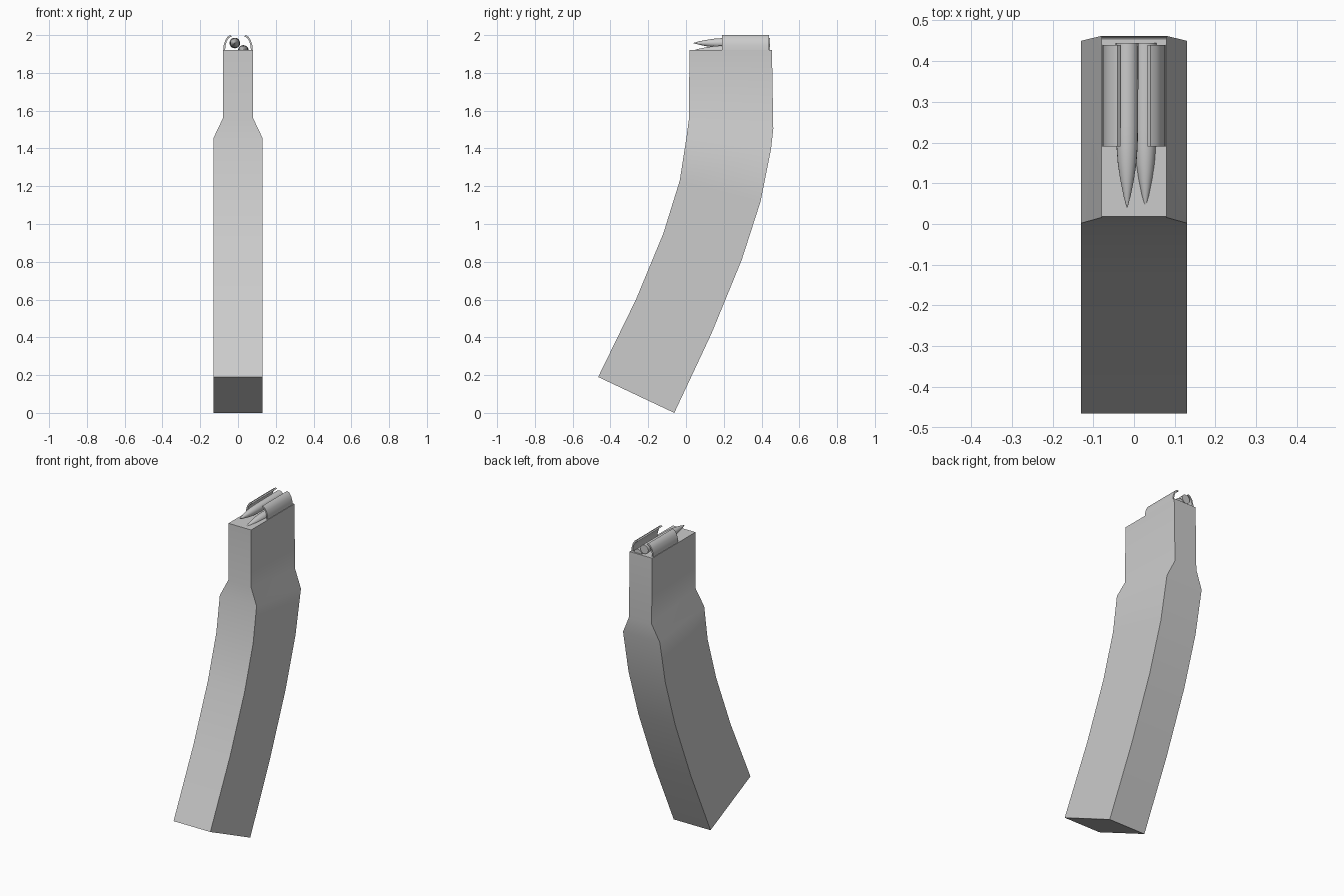
import bpy, bmesh, math
from mathutils import Vector

if "Cube" in bpy.data.objects:
    bpy.data.objects.remove(bpy.data.objects["Cube"])

grey = bpy.data.materials.new("steel grey")
grey.diffuse_color = (0.6, 0.6, 0.6, 1)
grey.use_nodes = True
grey.node_tree.nodes["Principled BSDF"].inputs["Base Color"].default_value = grey.diffuse_color


def finish(name, bm):
    """Turn a bmesh into a smooth object with sharp edges kept."""
    bmesh.ops.recalc_face_normals(bm, faces=bm.faces)
    mesh = bpy.data.meshes.new(name)
    bm.to_mesh(mesh)
    bm.free()
    mesh.materials.append(grey)
    ob = bpy.data.objects.new(name, mesh)
    bpy.context.collection.objects.link(ob)
    bpy.ops.object.select_all(action='DESELECT')
    ob.select_set(True)
    bpy.context.view_layer.objects.active = ob
    bpy.ops.object.shade_smooth_by_angle(angle=math.radians(30))
    return ob


def loft(name, rings):
    """Skin a list of closed rings and cap both ends."""
    bm = bmesh.new()
    loops = [[bm.verts.new(p) for p in ring] for ring in rings]
    for a, b in zip(loops, loops[1:]):
        for i in range(len(a)):
            j = (i + 1) % len(a)
            bm.faces.new((a[i], a[j], b[j], b[i]))
    bm.faces.new(loops[0])
    bm.faces.new(loops[-1])
    return finish(name, bm)


# Curved body: half width, front (y, z), back (y, z) of each cross-section
sections = [
    (0.13, (-0.465, 0.19), (-0.062, 0.0)),
    (0.13, (-0.265, 0.60), (0.135, 0.42)),
    (0.13, (-0.12, 0.95), (0.295, 0.81)),
    (0.13, (-0.033, 1.23), (0.395, 1.12)),
    (0.13, (0.002, 1.455), (0.45, 1.395)),
    (0.08, (0.016, 1.56), (0.462, 1.505)),
    (0.08, (0.018, 1.922), (0.455, 1.922)),
]
loft("body", [[(-w, *f), (w, *f), (w, *b), (-w, *b)] for w, f, b in sections])

# Feed lips: a thin curved strip on each side
for side, label in ((-1, "left"), (1, "right")):
    outer = [(0.077, 1.915), (0.076, 1.945), (0.068, 1.972), (0.055, 1.992), (0.04, 2.0)]
    inner = [(0.033, 1.994), (0.049, 1.984), (0.060, 1.967), (0.067, 1.943), (0.068, 1.915)]
    loft("feed_lip_" + label,
         [[(side * x, y, z) for x, z in outer + inner] for y in (0.19, 0.44)])

# Cartridges: profile of (y, radius) turned around the y axis
profile = [(0.445, 0.028), (0.24, 0.027), (0.19, 0.026), (0.15, 0.023),
           (0.11, 0.017), (0.07, 0.009), (0.04, 0.001)]
for name, cx, cz in (("upper_cartridge", -0.017, 1.958), ("lower_cartridge", 0.028, 1.919)):
    loft(name, [[(cx + r * math.cos(k * math.tau / 20), y, cz + r * math.sin(k * math.tau / 20))
                 for k in range(20)] for y, r in profile])
